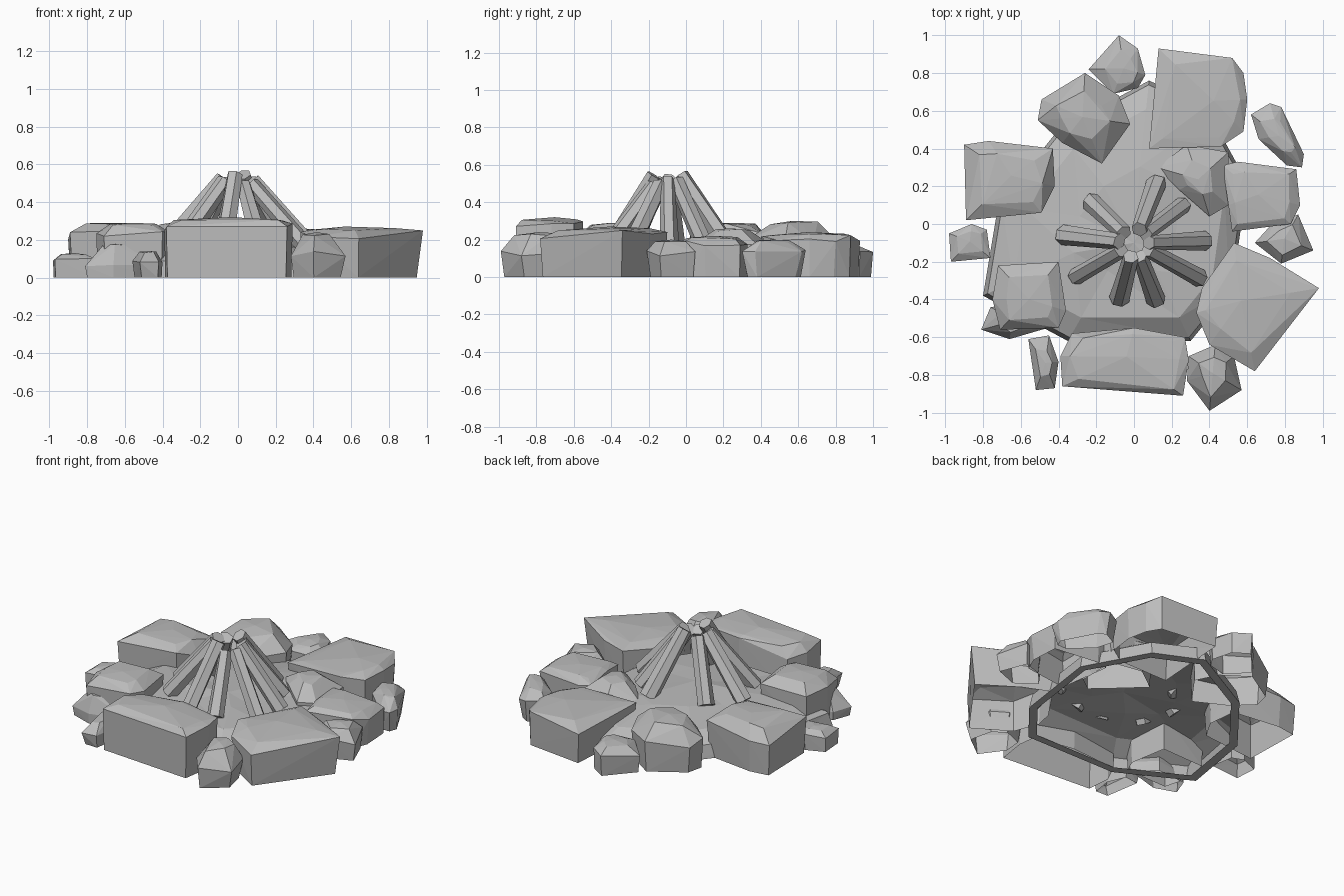
import bpy, bmesh, math, random
from mathutils import Vector

random.seed(11)
cube = bpy.data.objects.get("Cube")
if cube:
    bpy.data.objects.remove(cube, do_unlink=True)

# One stone grey for everything
GREY = (0.5, 0.5, 0.5, 1)
grey = bpy.data.materials.new("stone_grey")
grey.use_nodes = True
grey.diffuse_color = GREY
grey.node_tree.nodes["Principled BSDF"].inputs["Base Color"].default_value = GREY


def finish(name, bm):
    mesh = bpy.data.meshes.new(name)
    bm.to_mesh(mesh)
    bm.free()
    mesh.materials.append(grey)
    obj = bpy.data.objects.new(name, mesh)
    bpy.context.collection.objects.link(obj)


def rock(name, outline, height, inset=0.35, belt=0.8, foot_inset=0.05):
    """Faceted convex boulder, open underneath: foot ring, widest ring, uneven top, peak."""
    ring = [Vector((x, y, 0)) for x, y in outline]
    mid = sum(ring, Vector()) / len(ring)
    bm = bmesh.new()
    for p in ring:
        foot = p.lerp(mid, foot_inset * random.uniform(0.4, 1.6))
        widest = p.copy()
        widest.z = height * belt * random.uniform(0.85, 1.1)
        top = p.lerp(mid, inset * random.uniform(0.7, 1.3))
        top.z = height * random.uniform(0.92, 0.99)
        for v in (foot, widest, top):
            bm.verts.new(v)
    bm.verts.new((mid.x, mid.y, height))
    hull = bmesh.ops.convex_hull(bm, input=bm.verts)
    spare = {g for g in hull["geom_interior"] + hull["geom_unused"]
             if isinstance(g, bmesh.types.BMVert)}
    bmesh.ops.delete(bm, geom=list(spare), context="VERTS")
    bmesh.ops.recalc_face_normals(bm, faces=bm.faces)
    base = [f for f in bm.faces if all(v.co.z < 0.001 for v in f.verts)]
    bmesh.ops.delete(bm, geom=base, context="FACES")
    finish(name, bm)


# Large stones of the ring
rock("front_stone", [(-.38, -.86), (.26, -.91), (.29, -.72), (.27, -.60),
                     (0, -.55), (-.33, -.58), (-.39, -.70)], .32, .2, .85, .02)
rock("front_left_stone", [(.53, -.10), (.72, -.18), (.98, -.34), (.64, -.78),
                          (.40, -.64), (.33, -.47), (.36, -.34)], .27, .3, .84)
rock("left_stone", [(.47, .31), (.55, .33), (.86, .29), (.88, .10), (.83, 0),
                    (.52, -.04), (.50, .10)], .22, .25, .85)
rock("back_left_stone", [(.13, .93), (.52, .88), (.58, .80), (.60, .66), (.58, .49),
                         (.46, .41), (.08, .40)], .24, .25, .85)
rock("back_stone", [(-.26, .80), (-.08, .68), (-.02, .53), (-.17, .32), (-.38, .43),
                    (-.51, .55), (-.49, .66)], .30, .5, .62)
rock("right_stone", [(-.90, .42), (-.77, .44), (-.43, .40), (-.42, .20), (-.49, .06), (-.89, .02)],
     .29, .4)
rock("front_right_stone", [(-.72, -.22), (-.40, -.20), (-.36, -.46), (-.40, -.55),
                           (-.71, -.56), (-.75, -.40)], .29, .3)
rock("front_right_spur", [(-.81, -.56), (-.66, -.61), (-.42, -.54), (-.55, -.42), (-.76, -.44)],
     .18, .5, .35)
rock("inner_stone", [(.12, .30), (.28, .42), (.50, .38), (.50, .10), (.40, .04), (.24, .18)],
     .26, .5, .7)

# Small stones filling the gaps
rock("front_pebble", [(.29, -.70), (.43, -.64), (.53, -.70), (.57, -.88), (.40, -.99), (.28, -.83)],
     .24, .5, .55, .12)
rock("right_pebble", [(-.98, -.05), (-.86, 0), (-.78, -.03), (-.76, -.18), (-.97, -.20)], .13)
rock("front_right_pebble", [(-.56, -.61), (-.45, -.59), (-.40, -.73), (-.42, -.87), (-.52, -.88)],
     .14, .45, .6, .12)
rock("back_pebble", [(-.08, 1), (.02, .93), (.06, .79), (.02, .72), (-.11, .69), (-.24, .82)],
     .17, .4, .75)
rock("back_left_pebble", [(.62, .58), (.72, .64), (.78, .62), (.90, .37), (.89, .30), (.81, .31),
                          (.66, .45)], .20, .4, .7, .15)
rock("left_pebble", [(.64, -.10), (.74, .01), (.87, .05), (.95, -.14), (.78, -.21)], .20, .4, .65, .1)

# Ash bed: shallow faceted mound, hollow underneath with a flat rim
bed = [(-.80, -.38), (-.72, .10), (-.40, .50), (.08, .76), (.38, .62),
       (.60, .22), (.52, -.35), (.30, -.62), (-.35, -.62)]
bm = bmesh.new()
rings = []
for scale, z, rough in ((.92, 0, 0), (1, 0, 0), (.97, .09, .01), (.8, .15, .02), (.4, .17, .015)):
    rings.append([bm.verts.new((x * scale, y * scale, z + random.uniform(-rough, rough)))
                  for x, y in bed])
for low, high in zip(rings, rings[1:]):
    for i in range(len(bed)):
        j = (i + 1) % len(bed)
        bm.faces.new((low[j], low[i], high[i], high[j]))
peak = bm.verts.new((0, -.1, .19))
for i in range(len(bed)):
    bm.faces.new((rings[-1][(i + 1) % len(bed)], rings[-1][i], peak))
bmesh.ops.triangulate(bm, faces=bm.faces)
finish("ash_bed", bm)

# Leaning firewood: six-sided sticks meeting around a common centre
CENTRE = Vector((0, -.1, 0))
SIDES = 6
feet = [(-.08, -.40), (.12, -.40), (.35, -.29), (.38, -.09), (.26, .10),
        (.12, .22), (-.23, .12), (-.38, -.06), (-.31, -.28)]
for n, (x, y) in enumerate(feet):
    foot = Vector((x, y, .17))
    out = (foot - CENTRE).normalized()
    out.z = 0
    tip = CENTRE + out * .085 + Vector((0, 0, random.uniform(.49, .545)))
    axis = (tip - foot).normalized()
    side = axis.cross(Vector((0, 0, 1))).normalized()
    up = side.cross(axis)
    bm = bmesh.new()
    ends = []
    for spot, radius in ((foot, .052), (tip, .042)):
        loop = []
        for i in range(SIDES):
            a = math.tau * i / SIDES
            r = radius * random.uniform(.85, 1.1)
            loop.append(bm.verts.new(spot + side * math.cos(a) * r + up * math.sin(a) * r))
        ends.append(loop)
        bm.faces.new(loop)
    for i in range(SIDES):
        j = (i + 1) % SIDES
        bm.faces.new((ends[0][i], ends[0][j], ends[1][j], ends[1][i]))
    bmesh.ops.recalc_face_normals(bm, faces=bm.faces)
    finish(f"stick_{n + 1}", bm)
